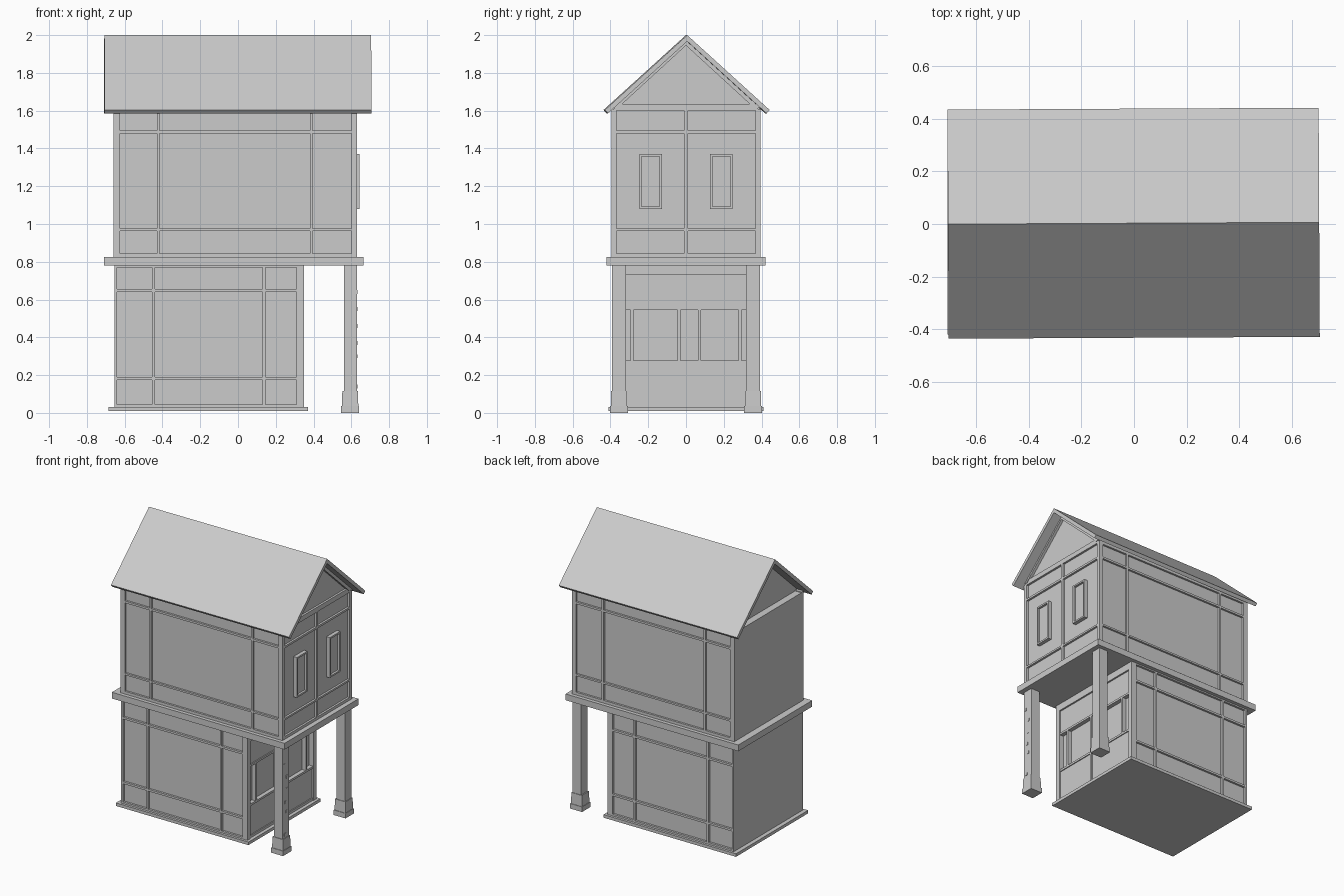
import bpy, bmesh, random

def mesh_object(name, bm):
    bmesh.ops.recalc_face_normals(bm, faces=bm.faces)
    me = bpy.data.meshes.new(name)
    bm.to_mesh(me)
    bm.free()
    ob = bpy.data.objects.new(name, me)
    bpy.context.collection.objects.link(ob)
    return ob

def add_box(bm, x0, x1, y0, y1, z0, z1, taper=1.0):
    vs = bmesh.ops.create_cube(bm, size=1)["verts"]
    for v in vs:
        t = taper if v.co.z > 0 else 1
        v.co = ((x0 + x1) / 2 + v.co.x * (x1 - x0) * t,
                (y0 + y1) / 2 + v.co.y * (y1 - y0) * t,
                (z0 + z1) / 2 + v.co.z * (z1 - z0))

def boxes(name, items):
    bm = bmesh.new()
    for b in items:
        add_box(bm, *b)
    return mesh_object(name, bm)

def prism(name, profile, x0, x1):
    # extrude a (y, z) outline along x
    bm = bmesh.new()
    f = bm.faces.new([bm.verts.new((x0, y, z)) for y, z in profile])
    ext = bmesh.ops.extrude_face_region(bm, geom=[f])["geom"]
    bmesh.ops.translate(bm, vec=(x1 - x0, 0, 0),
                        verts=[g for g in ext if isinstance(g, bmesh.types.BMVert)])
    return mesh_object(name, bm)

def side_beams(xs, zs, y_in, y_out):
    # timber grid on both long walls
    out = []
    for s in (-1, 1):
        y0, y1 = sorted((s * y_in, s * y_out))
        out += [(a, b, y0, y1, zs[0][0], zs[-1][1]) for a, b in xs]
        out += [(xs[0][0], xs[-1][1], y0, y1, a, b) for a, b in zs]
    return out

# ground storey
boxes("plinth", [(-0.685, 0.37, -0.41, 0.41, 0.01, 0.032)])
boxes("lower_walls", [(-0.655, 0.315, -0.378, 0.378, 0.02, 0.79)])
boxes("lower_timbers", side_beams(
    [(-0.655, -0.64), (-0.455, -0.44), (0.13, 0.145), (0.335, 0.35)],
    [(0.03, 0.045), (0.175, 0.19), (0.64, 0.655), (0.77, 0.785)], 0.37, 0.393))

# shop front under the overhang
front = [(0.31, 0.35, -0.393, -0.36, 0.03, 0.785),
         (0.31, 0.35, 0.36, 0.393, 0.03, 0.785),
         (0.31, 0.35, -0.37, 0.37, 0.73, 0.785),
         (0.31, 0.338, -0.37, 0.37, 0.56, 0.74),
         (0.31, 0.345, -0.37, 0.37, 0.545, 0.56),
         (0.31, 0.338, -0.37, 0.37, 0.03, 0.265),
         (0.31, 0.345, -0.37, 0.37, 0.262, 0.277),
         (0.31, 0.345, -0.37, 0.37, 0.03, 0.05)]
for y in (-0.285, -0.037, 0.072, 0.286):
    front.append((0.31, 0.345, y - 0.008, y + 0.008,
                  0.03 if y == -0.037 else 0.265, 0.55))
boxes("shop_front", front)

# floor slab
boxes("floor_slab", [(-0.71, 0.665, -0.42, 0.42, 0.78, 0.825)])

# porch posts with stepped feet
for name, s in (("front_post", -1), ("back_post", 1)):
    y = s * 0.355
    boxes(name, [(0.56, 0.63, y - 0.037, y + 0.037, 0.1, 0.79),
                 (0.546, 0.64, y - 0.047, y + 0.047, 0, 0.036),
                 (0.55, 0.637, y - 0.043, y + 0.043, 0.036, 0.115, 0.95)])

# small chips on the front post
random.seed(3)
boxes("post_chips", [(0.62, 0.633, y, y + 0.016, z, z + 0.02)
      for z in (0.13, 0.29, 0.36, 0.45, 0.54, 0.63)
      for y in [random.uniform(-0.388, -0.335)]])

# upper storey
boxes("upper_walls", [(-0.66, 0.615, -0.38, 0.38, 0.82, 1.605)])
zs = [(0.825, 0.845), (0.962, 0.975), (1.48, 1.495), (1.59, 1.61)]
boxes("upper_timbers", side_beams(
    [(-0.66, -0.625), (-0.43, -0.415), (0.38, 0.395), (0.605, 0.63)],
    zs, 0.37, 0.394))
gable = [(0.60, 0.63, a, b, 0.825, 1.61)
         for a, b in ((-0.394, -0.367), (-0.01, 0.01), (0.367, 0.394))]
gable += [(0.60, 0.63, -0.38, 0.38, a, b) for a, b in zs[:3] + [(1.6, 1.635)]]
boxes("end_timbers", gable)

# windows: raised frame around a pane
for name, y in (("left_window", -0.187), ("right_window", 0.187)):
    w, z0, z1, t = 0.06, 1.08, 1.37, 0.012
    boxes(name, [(0.6, 0.642, y - w, y - w + t, z0, z1),
                 (0.6, 0.642, y + w - t, y + w, z0, z1),
                 (0.6, 0.642, y - w + t, y + w - t, z0, z0 + t),
                 (0.6, 0.642, y - w + t, y + w - t, z1 - t, z1),
                 (0.6, 0.626, y - w + t, y + w - t, z0 + t, z1 - t)])

# gable infill and rafters
prism("gable_wall", [(-0.39, 1.6), (0.39, 1.6), (0.39, 1.615), (0, 1.97),
                     (-0.39, 1.615)], -0.61, 0.615)
prism("gable_rafters", [(-0.392, 1.615), (-0.36, 1.615), (0, 1.945),
                        (0.36, 1.615), (0.392, 1.615), (0, 1.972)], 0.61, 0.635)

# roof, very slightly skewed
roof = prism("roof", [(-0.436, 1.604), (0, 2.0), (0.436, 1.604),
                      (0.42, 1.585), (0, 1.967), (-0.42, 1.585)], -0.708, 0.705)
roof.rotation_euler.z = 0.005
roof.location.y = 0.003
